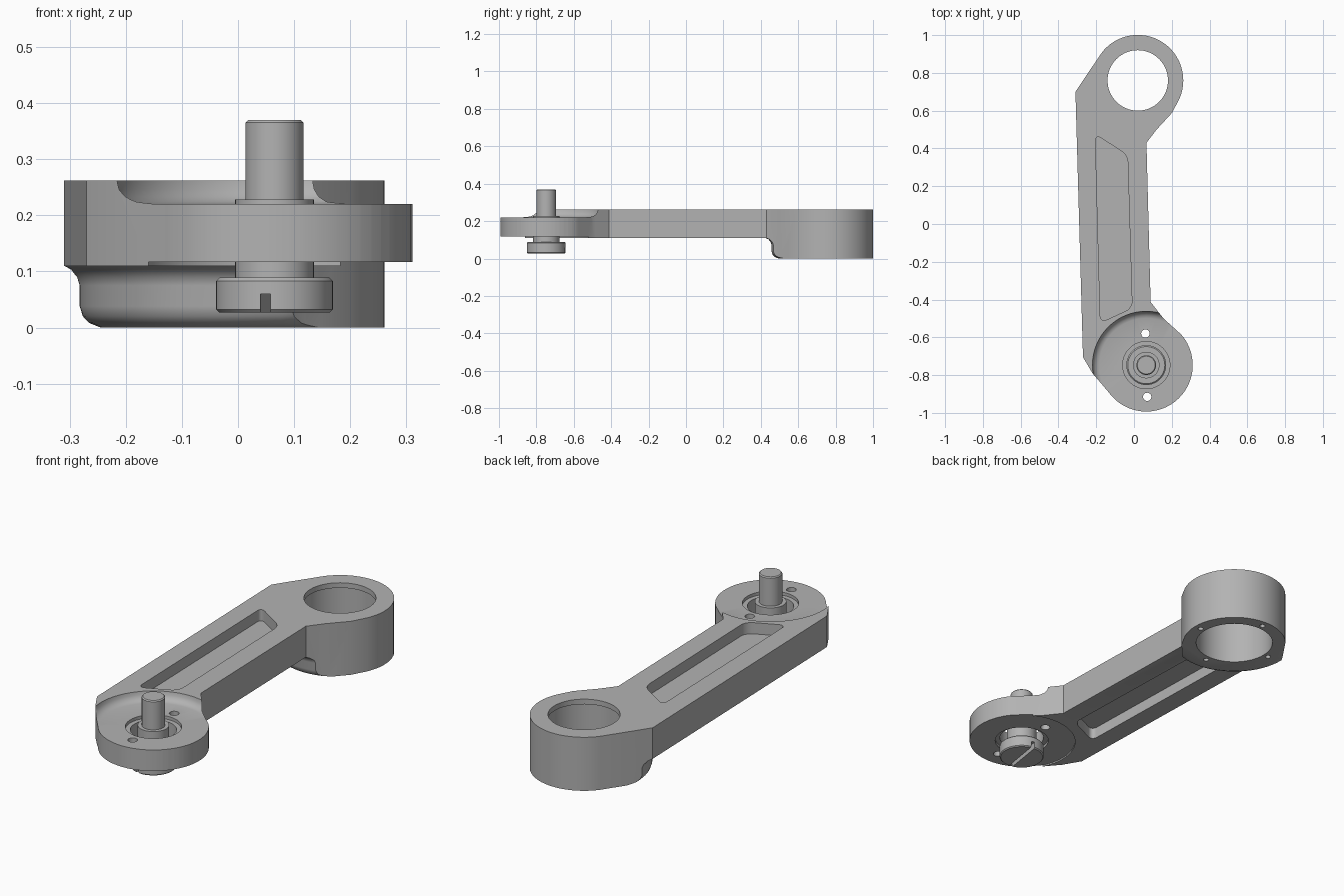
import bpy
import bmesh
from math import sin, cos, pi, radians
from mathutils import Matrix

cube = bpy.data.objects.get("Cube")
if cube:
    bpy.data.objects.remove(cube)

BIG = (0.02, 0.76)       # centre of the large ring
SMALL = (0.065, -0.747)  # centre of the small hub
TOP, UNDER = 0.262, 0.11  # arm faces

metal = bpy.data.materials.new("grey_metal")
metal.use_nodes = True
metal.diffuse_color = (0.45, 0.45, 0.45, 1)
metal.node_tree.nodes["Principled BSDF"].inputs["Base Color"].default_value = (0.45, 0.45, 0.45, 1)


def finish(bm, name):
    bmesh.ops.recalc_face_normals(bm, faces=bm.faces)
    mesh = bpy.data.meshes.new(name)
    bm.to_mesh(mesh)
    bm.free()
    mesh.materials.append(metal)
    ob = bpy.data.objects.new(name, mesh)
    bpy.context.collection.objects.link(ob)
    return ob


def turned(name, profile, centre, closed=False, n=64):
    """Turn an (r, z) profile about a vertical axis."""
    bm = bmesh.new()
    rings = []
    for i in range(n):
        a = 2 * pi * i / n
        rings.append([bm.verts.new((centre[0] + r * cos(a), centre[1] + r * sin(a), z))
                      for r, z in profile])
    count = len(profile)
    for i in range(n):
        p, q = rings[i], rings[(i + 1) % n]
        for j in range(count if closed else count - 1):
            k = (j + 1) % count
            bm.faces.new((p[j], q[j], q[k], p[k]))
    bmesh.ops.remove_doubles(bm, verts=bm.verts, dist=1e-5)
    return finish(bm, name)


def drum(name, r, z0, z1, centre, n=32):
    return turned(name, [(0, z0), (r, z0), (r, z1), (0, z1)], centre, n=n)


def prism(name, points, z0, z1, round_by=0):
    bm = bmesh.new()
    face = bm.faces.new([bm.verts.new((x, y, z0)) for x, y in points])
    out = bmesh.ops.extrude_face_region(bm, geom=[face])
    moved = [v for v in out["geom"] if isinstance(v, bmesh.types.BMVert)]
    bmesh.ops.translate(bm, verts=moved, vec=(0, 0, z1 - z0))
    if round_by:
        edges = [e for e in bm.edges if abs(e.verts[0].co.z - e.verts[1].co.z) > 1e-4]
        bmesh.ops.bevel(bm, geom=edges, offset=round_by, segments=6, profile=0.5, affect='EDGES')
    return finish(bm, name)


def arc(centre, r, start, end, steps):
    angles = [radians(start + (end - start) * i / steps) for i in range(steps + 1)]
    return [(centre[0] + r * cos(a), centre[1] + r * sin(a)) for a in angles]


def cut(ob, cutter):
    cutter.hide_render = True
    mod = ob.modifiers.new("cut", 'BOOLEAN')
    mod.operation = 'DIFFERENCE'
    mod.solver = 'EXACT'
    mod.object = cutter
    bpy.context.view_layer.objects.active = ob
    bpy.ops.object.modifier_apply(modifier=mod.name)
    bpy.data.objects.remove(cutter)


def smooth(ob):
    bpy.ops.object.select_all(action='DESELECT')
    ob.select_set(True)
    bpy.context.view_layer.objects.active = ob
    bpy.ops.object.shade_smooth_by_angle(angle=radians(28))


# Arm body: full footprint of ring, bar and hub
outline = arc(BIG, 0.241, -31, 141, 28)
outline += [(-0.25, 0.79), (-0.31, 0.70), (-0.27, -0.705), (-0.22, -0.79)]
outline += arc(SMALL, 0.246, 215, 401, 30)
outline += [(0.156, -0.50), (0.088, -0.413), (0.066, 0.43), (0.12, 0.50), (0.20, 0.587)]
arm = prism("arm", outline, 0, TOP)

# Clear the underside, leaving the filleted round boss below the ring
cut(arm, turned("under_cutter", [
    (0.265, -0.1), (0.265, 0), (0.285, 0.008), (0.297, 0.02), (0.303, 0.038),
    (0.303, 0.075), (0.308, 0.09), (0.32, 0.103), (0.335, UNDER),
    (2.2, UNDER), (2.2, -0.1)], BIG, closed=True))

# Lowered hub top with a filleted wall, and a shallow relief below
cut(arm, turned("hub_top_cutter", [
    (0, 0.22), (0.248, 0.22), (0.262, 0.224), (0.274, 0.233), (0.282, 0.246),
    (0.285, TOP), (0.285, 0.4), (0, 0.4)], SMALL))
cut(arm, drum("hub_relief_cutter", 0.252, 0, 0.117, SMALL, 64))

# Stepped bores in ring and hub
cut(arm, turned("ring_bore_cutter", [
    (0, -0.1), (0.18, -0.1), (0.18, 0.237), (0.16, 0.237), (0.16, 0.4), (0, 0.4)], BIG))
cut(arm, turned("hub_bore_cutter", [
    (0, 0), (0.125, 0), (0.125, 0.132), (0.103, 0.132), (0.103, 0.205),
    (0.125, 0.205), (0.125, 0.4), (0, 0.4)], SMALL))

# Long pockets on both faces, leaving a thin web
pocket = [(-0.205, 0.475), (-0.034, 0.365), (-0.01, -0.445), (-0.178, -0.522)]
cut(arm, prism("top_pocket_cutter", pocket, TOP - 0.055, 0.4, 0.035))
cut(arm, prism("under_pocket_cutter", pocket, 0, UNDER + 0.055, 0.035))

# Small holes through the hub and blind holes under the ring
for x, y in ((0.06, -0.58), (0.07, -0.915)):
    cut(arm, drum("hub_hole_cutter", 0.022, 0, 0.4, (x, y), 20))
for i in range(4):
    a = i * pi / 2
    spot = (BIG[0] + 0.207 * cos(a), BIG[1] + 0.207 * sin(a))
    cut(arm, drum("ring_hole_cutter", 0.013, -0.1, 0.06, spot, 16))
smooth(arm)

# Slotted pivot bolt
bolt = turned("pivot_bolt", [
    (0, 0.027), (0.099, 0.027), (0.104, 0.032), (0.104, 0.083), (0.098, 0.089),
    (0.07, 0.089), (0.07, 0.228), (0.052, 0.228), (0.052, 0.365), (0.047, 0.37),
    (0, 0.37)], SMALL)
slot = prism("slot_cutter", [(-0.009, -0.2), (0.009, -0.2), (0.009, 0.2), (-0.009, 0.2)], 0, 0.06)
slot.data.transform(Matrix.Translation((*SMALL, 0)) @ Matrix.Rotation(radians(-9), 4, 'Z'))
cut(bolt, slot)
smooth(bolt)
